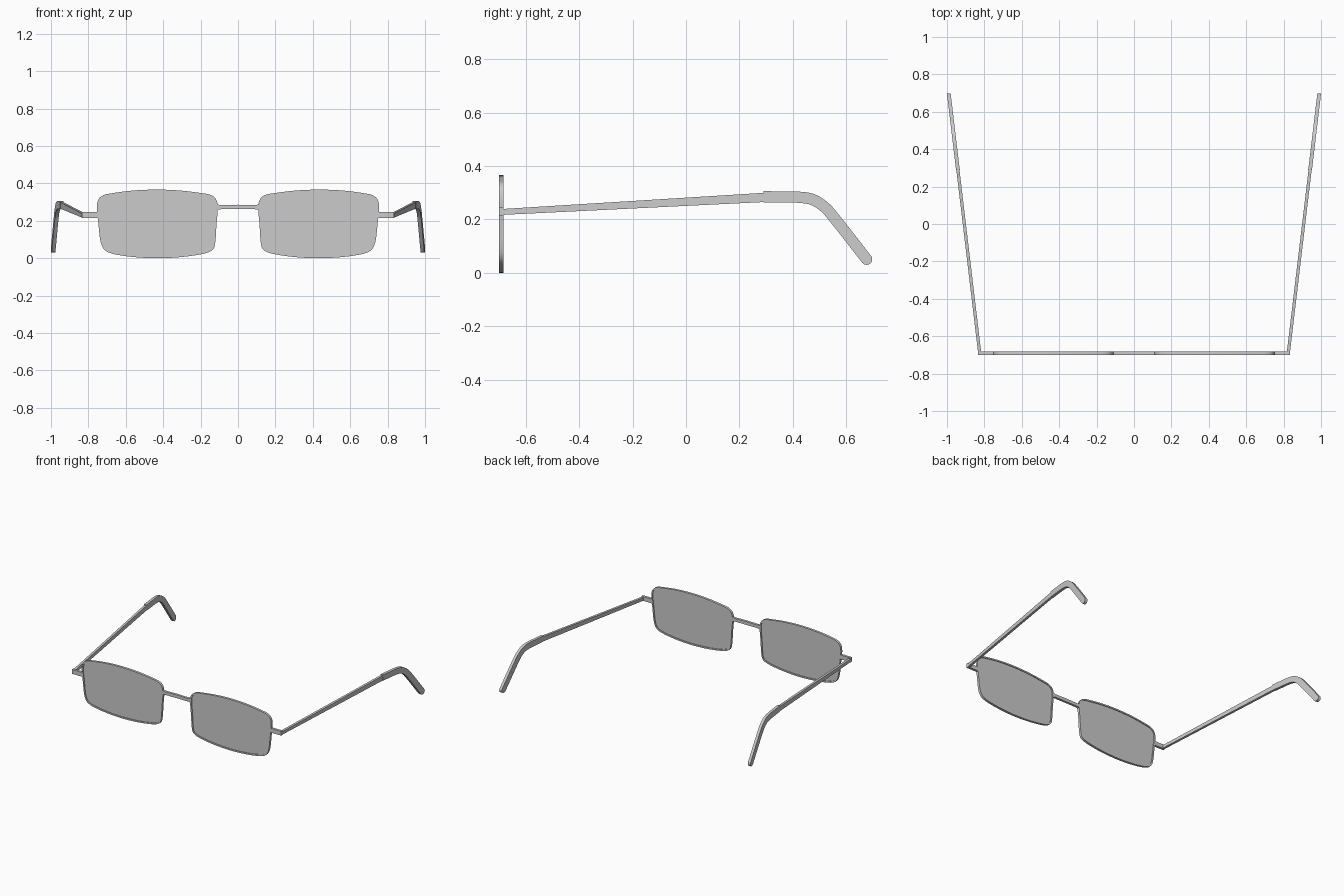
import bpy, bmesh, math
from mathutils import Vector

if "Cube" in bpy.data.objects:
    bpy.data.objects.remove(bpy.data.objects["Cube"])

# Lens outline (x, z), right-hand side, clockwise from top centre
OUTLINE = [(.433, .367), (.56, .362), (.67, .348), (.72, .337), (.747, .312), (.755, .265),
           (.746, .18), (.737, .10), (.722, .055), (.69, .03), (.62, .014), (.53, .004),
           (.433, 0), (.33, .004), (.24, .014), (.17, .028), (.131, .05), (.12, .10),
           (.115, .18), (.108, .265), (.116, .312), (.145, .338), (.20, .349), (.31, .362)]
FRONT, BACK = -0.70, -0.683


def spline(points, steps, closed):
    """Catmull-Rom resampling of a point list."""
    p = [Vector(q) for q in points]
    n = len(p)
    at = (lambda i: p[i % n]) if closed else (lambda i: p[max(0, min(n - 1, i))])
    out = []
    for i in range(n if closed else n - 1):
        a, b, c, d = at(i - 1), at(i), at(i + 1), at(i + 2)
        for s in range(steps):
            t = s / steps
            out.append(0.5 * (2 * b + (c - a) * t + (2 * a - 5 * b + 4 * c - d) * t * t
                              + (3 * b - a - 3 * c + d) * t ** 3))
    return out if closed else out + [p[-1]]


def inset(loop, d):
    """Shift a clockwise loop inwards by d."""
    n, res = len(loop), []
    for i, q in enumerate(loop):
        t = (loop[(i + 1) % n] - loop[i - 1]).normalized()
        res.append(q + Vector((t.y, -t.x)) * d)
    return res


def finish(bm, name, mirror=True):
    bmesh.ops.recalc_face_normals(bm, faces=bm.faces)
    me = bpy.data.meshes.new(name)
    bm.to_mesh(me)
    bm.free()
    ob = bpy.data.objects.new(name, me)
    bpy.context.collection.objects.link(ob)
    if mirror:
        ob.modifiers.new("mirror", 'MIRROR').use_mirror_merge = False
    bpy.ops.object.select_all(action='DESELECT')
    bpy.context.view_layer.objects.active = ob
    ob.select_set(True)
    bpy.ops.object.shade_smooth_by_angle(angle=math.radians(35))
    return ob


def bridge_rings(bm, rings, closed):
    """Quads between successive vertex rings."""
    n = len(rings[0])
    for k in range(len(rings) if closed else len(rings) - 1):
        a, b = rings[k], rings[(k + 1) % len(rings)]
        for i in range(n):
            j = (i + 1) % n
            bm.faces.new((a[i], a[j], b[j], b[i]))


def ring(bm, loop, y):
    return [bm.verts.new((q.x, y, q.y)) for q in loop]


def prism(name, loop, depth_at, mirror=True):
    """Slab from an (x or y, z) outline; depth_at maps a point to its two 3D ends."""
    bm = bmesh.new()
    ends = [depth_at(q) for q in loop]
    r0 = [bm.verts.new(e[0]) for e in ends]
    r1 = [bm.verts.new(e[1]) for e in ends]
    bridge_rings(bm, [r0, r1], False)
    bm.faces.new(r0)
    bm.faces.new(r1)
    return finish(bm, name, mirror)


outer = spline(OUTLINE, 4, True)
inner = inset(outer, 0.010)

# Rims
bm = bmesh.new()
bridge_rings(bm, [ring(bm, outer, FRONT), ring(bm, outer, BACK),
                  ring(bm, inner, BACK), ring(bm, inner, FRONT)], True)
finish(bm, "rim")

# Lenses, recessed in the rims
mid = (FRONT + BACK) / 2
prism("lens", inset(outer, 0.006), lambda q: ((q.x, mid - .003, q.y), (q.x, mid + .003, q.y)))


def frame_depth(q):
    return (q.x, FRONT, q.y), (q.x, BACK, q.y)


# Nose bridge, flared a little at its ends
top = [(-.113, .288), (-.09, .284), (0, .286), (.09, .284), (.113, .288)]
low = [(x, .262 - (.004 if abs(x) > .1 else 0)) for x, z in reversed(top)]
prism("bridge", [Vector(q) for q in top + low], frame_depth, mirror=False)

# End pieces joining rims and temples
prism("end_piece", [Vector(q) for q in [(.747, .246), (.834, .246), (.834, .215), (.742, .215)]],
      frame_depth)


def splayed(thick, shift=0):
    """Place a (y, z) side profile on the outward leaning temple plane."""
    def place(q):
        x = 0.835 + (q.x + 0.69) * 0.119 - shift
        return (x, q.x, q.y), (x - thick, q.x, q.y)
    return place


# Temple arms
arm = [(-.69, .239), (.33, .302), (.33, .267), (-.69, .217)]
prism("temple_arm", [Vector(q) for q in arm], splayed(.017, .0015))

# Ear tips: centreline swept to a constant-width strip with a round end
path = spline([(.29, .285), (.36, .284), (.425, .283), (.475, .274), (.52, .245),
               (.565, .193), (.676, .051)], 6, False)
R = 0.021
left, right = [], []
for i, q in enumerate(path):
    t = (path[min(i + 1, len(path) - 1)] - path[max(i - 1, 0)]).normalized()
    nrm = Vector((-t.y, t.x)) * R
    left.append(q + nrm)
    right.append(q - nrm)
cap = [path[-1] + nrm * math.cos(a) + t * R * math.sin(a)
       for a in (math.pi * k / 10 for k in range(1, 10))]
prism("ear_tip", left + cap + right[::-1], splayed(.02))
